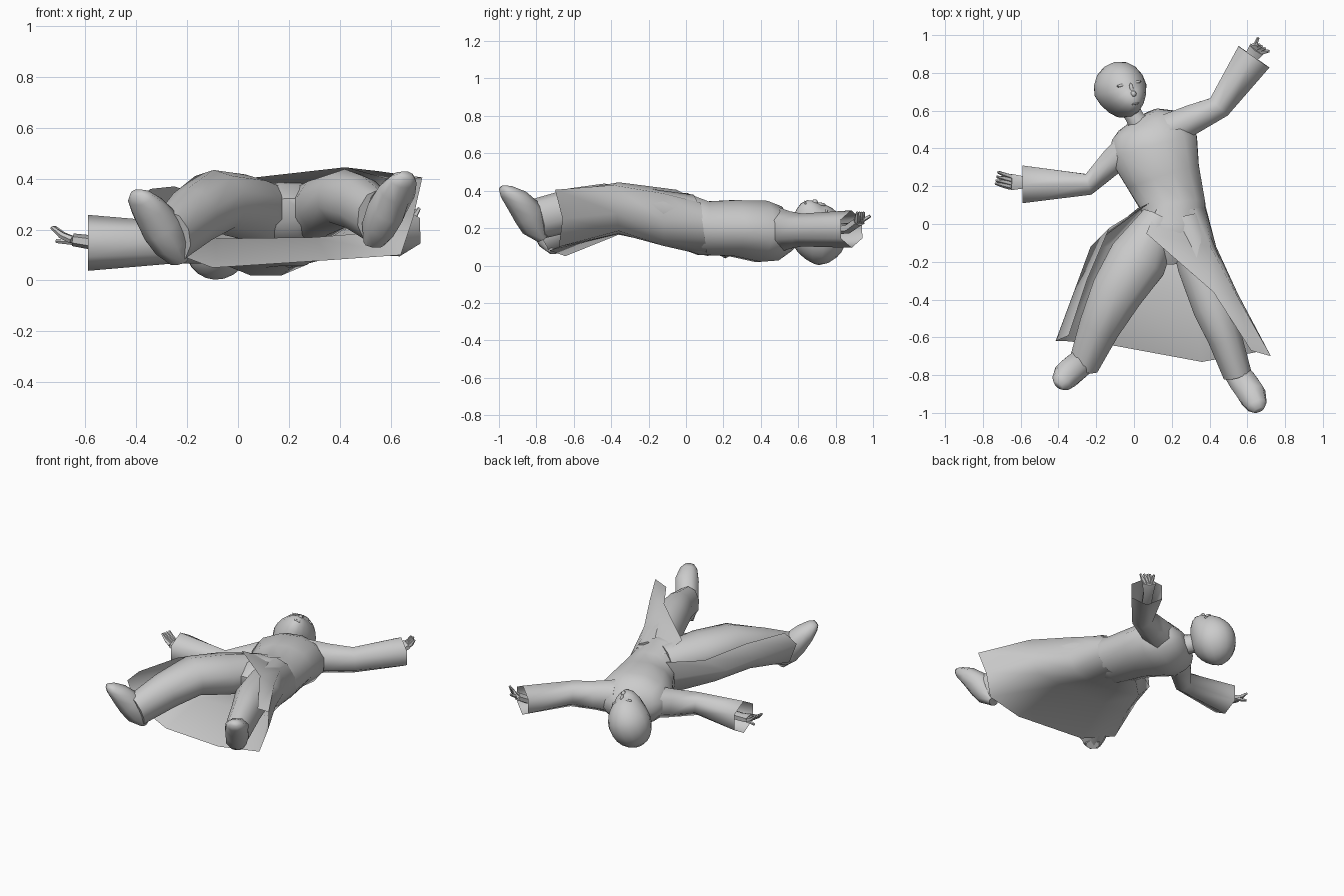
import bpy, bmesh, math
from mathutils import Vector, Matrix


def finish(bm, name, angle=60):
    bmesh.ops.recalc_face_normals(bm, faces=bm.faces)
    me = bpy.data.meshes.new(name)
    bm.to_mesh(me)
    bm.free()
    ob = bpy.data.objects.new(name, me)
    bpy.context.collection.objects.link(ob)
    bpy.ops.object.select_all(action='DESELECT')
    ob.select_set(True)
    bpy.context.view_layer.objects.active = ob
    bpy.ops.object.shade_smooth_by_angle(angle=math.radians(angle))
    return ob


def add_tube(bm, pts, sides=8, start=True, end=True):
    """Loft rings (x, y, z, half width, half height) along a path."""
    c = [Vector(p[:3]) for p in pts]
    rings = []
    for i, p in enumerate(pts):
        t = (c[min(i + 1, len(c) - 1)] - c[max(i - 1, 0)]).normalized()
        side = t.cross(Vector((0, 0, 1))).normalized()
        up = side.cross(t)
        ring = []
        for k in range(sides):
            a = 2 * math.pi * (k + 0.5) / sides
            ring.append(bm.verts.new(c[i] + side * p[3] * math.cos(a) + up * p[4] * math.sin(a)))
        rings.append(ring)
    for a, b in zip(rings, rings[1:]):
        for k in range(sides):
            n = (k + 1) % sides
            bm.faces.new((a[k], a[n], b[n], b[k]))
    if start:
        bm.faces.new(rings[0])
    if end:
        bm.faces.new(rings[-1])


def tube(name, pts, angle=60, **kw):
    bm = bmesh.new()
    add_tube(bm, pts, **kw)
    return finish(bm, name, angle)


# torso and hips, then neck
tube("torso", [(.205, -.21, .265, .09, .06), (.20, -.13, .27, .15, .11), (.20, -.04, .25, .185, .15),
               (.21, .09, .20, .175, .15), (.155, .25, .20, .205, .155), (.105, .40, .183, .245, .17),
               (.085, .49, .172, .215, .15), (.07, .545, .175, .165, .10),
               (.055, .575, .18, .08, .06)], sides=12)
tube("neck", [(.04, .51, .18, .065, .07), (.0, .57, .18, .052, .065), (-.04, .65, .18, .06, .07)])

# trouser legs
tube("right_leg", [(.14, .02, .25, .11, .13), (.02, -.19, .29, .165, .128), (-.09, -.36, .31, .145, .125),
                   (-.18, -.54, .25, .115, .12), (-.265, -.745, .17, .085, .11)], sides=10)
tube("left_leg", [(.27, .02, .25, .10, .13), (.345, -.22, .295, .12, .118), (.42, -.44, .323, .115, .115),
                  (.48, -.60, .30, .095, .115), (.545, -.79, .25, .08, .11)], sides=10)

# shoes, same form moved to each ankle
shoe = [(.535, -.77, .145, .045, .03), (.555, -.81, .21, .07, .075), (.585, -.845, .28, .078, .085),
        (.625, -.905, .35, .078, .065), (.65, -.96, .395, .058, .04), (.662, -.985, .415, .03, .018)]
tube("left_shoe", shoe)
tube("right_shoe", [(-.235 - (p[0] - .535) * 1.3, p[1] + .075 + (p[1] + .77) * -.25, p[2] - .07, p[3], p[4])
                    for p in shoe])

# wide open sleeves
tube("right_sleeve", [(.0, .42, .18, .10, .12), (-.11, .335, .165, .08, .10), (-.24, .21, .148, .065, .08),
                      (-.59, .21, .148, .115, .11)], 80, sides=6, start=True, end=False)
tube("left_sleeve", [(.19, .50, .19, .10, .12), (.31, .555, .19, .09, .10), (.45, .62, .19, .075, .088),
                     (.635, .885, .195, .115, .10)], 80, sides=6, start=True, end=False)


# hands: palm, four fingers, thumb
def hand(name, wrist, palm, tip, thumb, spread, start):
    bm = bmesh.new()
    w, p, t, th, s = map(Vector, (wrist, palm, tip, thumb, spread))
    add_tube(bm, [(*Vector(start), .035, .03), (*w, .036, .028), (*p, .05, .025)], sides=6)
    for i in range(4):
        o = s * (i - 1.5)
        base, end = p + o * .9, t + o * (.9 + .1 * i)
        mid = (base + end) / 2 - Vector((0, 0, .008))
        add_tube(bm, [(*base, .015, .015), (*mid, .013, .013), (*end, .007, .007)], sides=5)
    add_tube(bm, [(*w, .015, .015), (*((w + th) / 2), .014, .014), (*th, .008, .008)], sides=5)
    finish(bm, name)


hand("right_hand", (-.58, .22, .15), (-.65, .222, .16), (-.728, .24, .21), (-.715, .275, .155),
     (.004, .019, .0), (-.40, .21, .145))
hand("left_hand", (.61, .87, .20), (.65, .925, .235), (.685, .935, .285), (.658, .985, .265),
     (.016, -.011, .0), (.52, .74, .19))

# head: sphere shaped with a narrow jaw and flatter face
turn = Matrix.Translation((-.07, .71, .168)) @ Matrix.Rotation(math.radians(12), 4, 'Z') \
    @ Matrix.Rotation(math.radians(20), 4, 'Y')
bm = bmesh.new()
bmesh.ops.create_uvsphere(bm, u_segments=16, v_segments=12, radius=1)
for v in bm.verts:
    x, y, z = v.co
    low, high = max(0, -y), max(0, y)
    front = max(0, z)
    v.co = (x * .14 * (1 - .25 * low - .1 * front),
            y * .152 * (1 + .1 * low * front),
            z * .168 * (1 - .2 * low * (z < 0)) + .10 * low * front - .02 * high * front)
bm.transform(turn)
finish(bm, "head")

# face: nose, lips and brow ridges
bm = bmesh.new()
for loc, size in (((0, -.035, .178), (.016, .018, .02)), ((0, -.008, .167), (.011, .035, .012)),
                  ((0, -.076, .178), (.026, .006, .010)), ((0, -.088, .178), (.022, .006, .010)),
                  ((-.042, .022, .144), (.03, .009, .012)), ((.042, .022, .144), (.03, .009, .012))):
    bmesh.ops.create_uvsphere(bm, u_segments=8, v_segments=5, radius=1,
                              matrix=turn @ Matrix.Translation(loc) @ Matrix.Diagonal((*size, 1)))
finish(bm, "face_features")

# open coat skirt: rows from one front edge, under the body, to the other front flap
rows = [
    [(.08, .11, .31), (.04, .10, .20), (.09, .12, .085), (.20, .12, .05), (.31, .11, .075),
     (.378, .10, .15), (.375, .09, .25), (.32, .08, .335), (.12, .08, .338)],
    [(-.13, -.02, .33), (-.23, -.12, .25), (-.14, -.12, .15), (.05, -.12, .115), (.27, -.12, .105),
     (.40, -.12, .14), (.435, -.12, .24), (.405, -.12, .385), (.065, -.05, .405)],
    [(-.25, -.30, .37), (-.315, -.35, .27), (-.24, -.36, .175), (-.05, -.36, .165), (.30, -.36, .17),
     (.49, -.36, .185), (.55, -.37, .28), (.55, -.39, .43), (.42, -.36, .445)],
    [(-.345, -.59, .36), (-.415, -.62, .29), (-.36, -.62, .15), (-.10, -.645, .05), (.36, -.73, .08),
     (.64, -.68, .10), (.69, -.66, .25), (.725, -.70, .405), (.62, -.67, .39)],
]
bm = bmesh.new()
grid = [[bm.verts.new(p) for p in r] for r in rows]
for a, b in zip(grid, grid[1:]):
    for k in range(8):
        bm.faces.new((a[k], a[k + 1], b[k + 1], b[k]))
finish(bm, "coat_skirt", 80)
